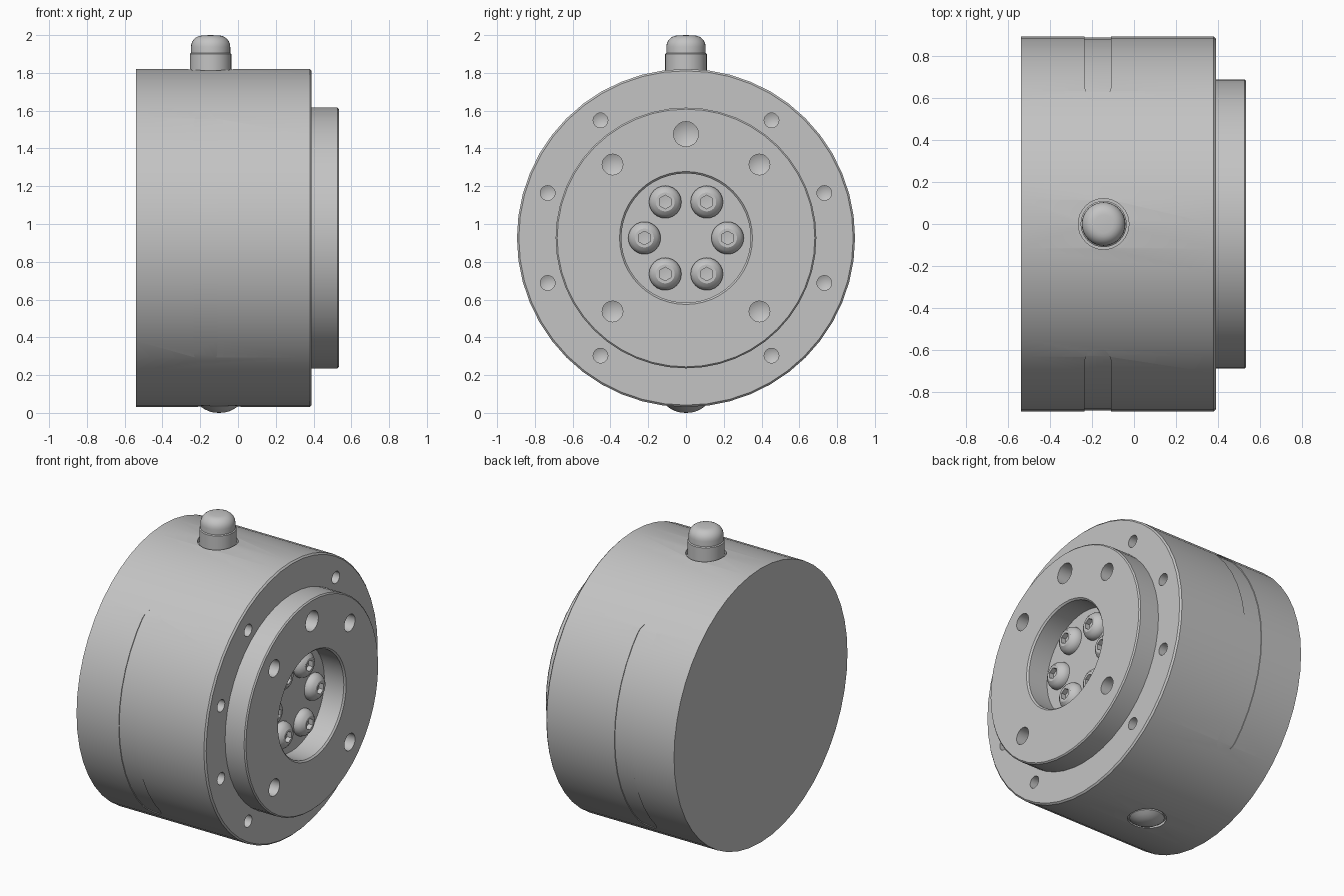
import bpy, bmesh
from math import pi, cos, sin, radians
from mathutils import Matrix, Vector

cube = bpy.data.objects.get("Cube")
if cube:
    bpy.data.objects.remove(cube, do_unlink=True)

CENTRE_Z, R, SEGS = 0.926, 0.895, 48
AXLE = Matrix.Rotation(pi / 2, 4, 'Y')       # local z becomes +x

metal = bpy.data.materials.new("grey metal")
metal.use_nodes = True
GREY = (0.55, 0.55, 0.55, 1)
metal.diffuse_color = GREY
metal.node_tree.nodes["Principled BSDF"].inputs["Base Color"].default_value = GREY


def lathe(bm, profile, matrix, segs=SEGS):
    """Revolve (radius, height) points about local z and place the solid."""
    rings = []
    for r, h in profile:
        n = segs if r > 0 else 1
        rings.append([bm.verts.new(matrix @ Vector((r * cos(2 * pi * i / segs),
                      r * sin(2 * pi * i / segs), h))) for i in range(n)])
    for a, b in zip(rings, rings[1:]):
        for i in range(segs):
            j = (i + 1) % segs
            face = [a[i % len(a)], a[j % len(a)], b[j % len(b)], b[i % len(b)]]
            bm.faces.new(list(dict.fromkeys(face)))


def make(name, bm):
    bmesh.ops.recalc_face_normals(bm, faces=bm.faces[:])
    mesh = bpy.data.meshes.new(name)
    bm.to_mesh(mesh)
    bm.free()
    mesh.materials.append(metal)
    obj = bpy.data.objects.new(name, mesh)
    bpy.context.collection.objects.link(obj)
    return obj


def activate(obj):
    bpy.ops.object.select_all(action='DESELECT')
    obj.select_set(True)
    bpy.context.view_layer.objects.active = obj


def cut(target, cutter):
    activate(target)
    mod = target.modifiers.new("cut", 'BOOLEAN')
    mod.object, mod.operation, mod.solver = cutter, 'DIFFERENCE', 'EXACT'
    bpy.ops.object.modifier_apply(modifier=mod.name)
    bpy.data.objects.remove(cutter, do_unlink=True)


def smooth(obj):
    activate(obj)
    bpy.ops.object.shade_smooth_by_angle(angle=radians(30))


def on_face(x, radius, degrees):
    """Placement on a circle around the axle, facing +x."""
    a = radians(degrees)
    return Matrix.Translation((x, radius * cos(a), CENTRE_Z + radius * sin(a))) @ AXLE


axle = on_face(0, 0, 0)

# Housing with raised flange and central recess
bm = bmesh.new()
lathe(bm, [(0, -0.54), (R, -0.54), (R, 0.38), (R - 0.01, 0.39), (0.69, 0.39),
           (0.69, 0.527), (0.682, 0.535), (0.352, 0.535), (0.342, 0.525),
           (0.342, 0.385), (0, 0.385)], axle)
housing = make("housing", bm)


# Drilled holes with conical bottoms
def drill(bm, radius, depth, matrix):
    lathe(bm, [(0, -depth - 0.5 * radius), (radius, -depth), (radius, 0.02), (0, 0.02)],
          matrix, 20)


bm = bmesh.new()
for k in range(10):
    if k not in (2, 7):                      # none at the top and bottom
        drill(bm, 0.039, 0.15, on_face(0.39, 0.77, 18 + 36 * k))
for k in range(4):
    drill(bm, 0.055, 0.2, on_face(0.535, 0.55, 45 + 90 * k))
drill(bm, 0.066, 0.2, on_face(0.535, 0.55, 90))

# Pockets for the button and the plug
lathe(bm, [(0, 1.79), (0.121, 1.79), (0.121, 2), (0, 2)],
      Matrix.Translation((-0.145, 0, 0)), 32)
lathe(bm, [(0, -0.1), (0.115, -0.1), (0.115, 0.05), (0, 0.05)],
      Matrix.Translation((-0.1, 0, 0)), 32)
cut(housing, make("drill_cutter", bm))

# Shallow round-ended slot wrapping each side
half_w, half_h = 0.063, 0.67
for side in (-1, 1):
    bm = bmesh.new()
    outline = []
    for k in range(18):
        a = pi * (k % 9) / 8 + (pi if k > 8 else 0)
        end = half_h - half_w if k < 9 else half_w - half_h
        outline.append(bm.verts.new((-0.172 + half_w * cos(a), side * 0.3,
                                     CENTRE_Z + end + half_w * sin(a))))
    face = bm.faces.new(outline)
    out = bmesh.ops.extrude_face_region(bm, geom=[face])["geom"]
    bmesh.ops.translate(bm, vec=(0, side * 0.7, 0),
                        verts=[v for v in out if isinstance(v, bmesh.types.BMVert)])
    slot = make("slot_cutter", bm)
    bm = bmesh.new()
    lathe(bm, [(0, -0.5), (R - 0.005, -0.5), (R - 0.005, 0.3), (0, 0.3)], axle)
    cut(slot, make("slot_core", bm))
    cut(housing, slot)
smooth(housing)

# Round-topped push button
bm = bmesh.new()
dome = [(0.044 + 0.06 * cos(a), 1.938 + 0.06 * sin(a))
        for a in (k * pi / 12 for k in range(7))]
lathe(bm, [(0, 1.78), (0.11, 1.78), (0.11, 1.9), (0.104, 1.905)] + dome + [(0, 2.0)],
      Matrix.Translation((-0.145, 0, 0)), 32)
smooth(make("push_button", bm))

# Domed plug underneath
bm = bmesh.new()
lathe(bm, [(0, 0), (0.03, 0.002), (0.055, 0.009), (0.08, 0.021), (0.103, 0.037),
           (0.103, 0.06), (0, 0.06)], Matrix.Translation((-0.1, 0, 0)), 32)
smooth(make("bottom_plug", bm))

# Six button-head screws with hexagonal sockets
for k in range(6):
    spot = on_face(0.385, 0.22, 60 * k)
    bm = bmesh.new()
    lathe(bm, [(0, -0.01), (0.086, -0.01), (0.086, 0.012), (0.08, 0.03),
               (0.068, 0.045), (0.05, 0.057), (0, 0.057)], spot, 24)
    screw = make(f"screw_{k + 1}", bm)
    bm = bmesh.new()
    lathe(bm, [(0, 0.02), (0.036, 0.025), (0.036, 0.1), (0, 0.1)], spot, 6)
    cut(screw, make("hex_cutter", bm))
    smooth(screw)
